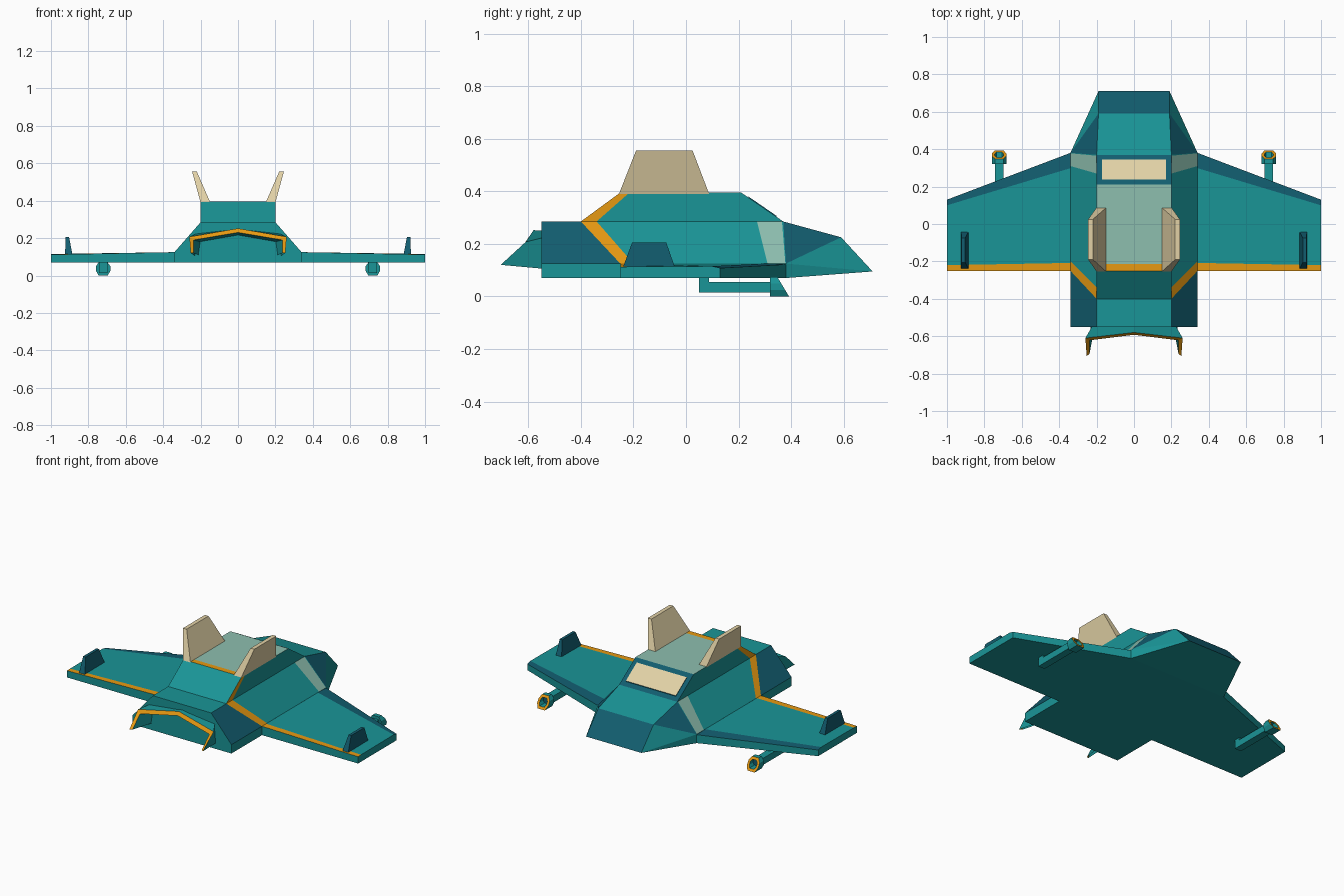
import bpy, bmesh
from mathutils import Vector

if "Cube" in bpy.data.objects:
    bpy.data.objects.remove(bpy.data.objects["Cube"])

COLORS = {
    "T": ("teal", (0.01, 0.30, 0.31)),
    "N": ("navy", (0.006, 0.11, 0.16)),
    "O": ("orange", (0.80, 0.32, 0.006)),
    "C": ("cream", (0.76, 0.64, 0.38)),
    "P": ("pale_teal", (0.27, 0.52, 0.43)),
}
MATS = {}
for key, (mname, rgb) in COLORS.items():
    MATS[key] = bpy.data.materials.new(mname)
    MATS[key].diffuse_color = (*rgb, 1)
KEYS = list(COLORS)


def loft(name, stations, colors, closed=False, caps="", mirror=True):
    """Skin between point rows; colors[i] gives one letter per strip of span i."""
    bm = bmesh.new()
    rows = [[bm.verts.new(p) for p in s] for s in stations]
    n = len(rows[0])
    for i in range(len(rows) - 1):
        span = colors[i] if len(colors) > 1 else colors[0]
        for j in range(n if closed else n - 1):
            k = (j + 1) % n
            f = bm.faces.new((rows[i][j], rows[i][k], rows[i + 1][k], rows[i + 1][j]))
            f.material_index = KEYS.index(span[j % len(span)])
    for row, c in zip((rows[0], rows[-1]), caps):
        if c != "-":
            bm.faces.new(row).material_index = KEYS.index(c)
    bmesh.ops.remove_doubles(bm, verts=bm.verts, dist=1e-4)
    bmesh.ops.recalc_face_normals(bm, faces=bm.faces)
    me = bpy.data.meshes.new(name)
    bm.to_mesh(me)
    bm.free()
    for k in KEYS:
        me.materials.append(MATS[k])
    ob = bpy.data.objects.new(name, me)
    bpy.context.collection.objects.link(ob)
    if mirror:
        m = ob.modifiers.new("mirror", "MIRROR")
        m.merge_threshold = 0.0005
    return ob


def rect(x0, x1, y0, y1, z):
    return [(x0, y0, z), (x1, y0, z), (x1, y1, z), (x0, y1, z)]


def block(name, low, high, color, mirror=True):
    return loft(name, [rect(*low), rect(*high)], [color], True, color * 2, mirror)


# lower hull: half section swept along y, collapsing to the nose edge
def hull_row(x, yc, zc, yd):
    return [(0, yc, zc), (x, yc, zc), (.34, yd, .125), (.34, yd, .07), (0, yd, .07)]


rows = [hull_row(.2, yc, .285, yd) for yc, yd in
        ((-.55, -.55), (-.40, -.25), (-.34, -.20), (.27, .31), (.365, .378), (.37, .38))]
rows.append(hull_row(.19, .59, .225, .38))
rows.append([(0, .71, .095)] + [(.19, .71, .095)] * 3 + [(0, .71, .095)])
loft("hull", rows, ["TNTT", "TOTT", "TTTT", "TPTT", "TTTT", "TNTT", "NTTT"], caps="T-")

# raised cabin
loft("cabin", [[(0, yb, zb), (.2, yb, zb), (.2, yc, .285)] for yb, zb, yc in
               ((-.40, .285, -.40), (-.25, .395, -.40), (-.215, .395, -.34),
                (.21, .395, .21), (.37, .285, .37))],
     ["TT", "OO", "PT", "NT"])

# window on the sloped end of the cabin
slope = lambda y, h: .395 - (y - .21) * .6875 + h
loft("window", [[(x, y, slope(y, h)) for x, y in
                 ((-.172, .238), (.172, .238), (.172, .345), (-.172, .345))]
                for h in (-.01, .004)], ["N"], True, "CC", False)

# wings with dark leading band and orange trailing band
loft("wing",
     [[(.335, y, z) for y, z in ((-.25, .07), (-.25, .125), (-.208, .125),
                                 (.30, .125), (.382, .122), (.382, .07))],
      [(1, y, z) for y, z in ((-.25, .07), (-.25, .112), (-.22, .113),
                              (.10, .115), (.13, .108), (.13, .07))]],
     ["TOTNTT"], True, "TT")

# fins
block("cabin_fin", (.148, .20, -.255, .088, .39), (.22, .245, -.19, .025, .555), "C")
block("wingtip_fin", (.885, .925, -.24, -.042, .11), (.903, .921, -.205, -.075, .205), "N")

# arched exhaust cowl
loft("cowl",
     [[(0, -.54, .25), (.22, -.54, .225), (.23, -.54, .105)],
      [(0, -.58, .252), (.26, -.61, .207), (.253, -.705, .12)],
      [(0, -.592, .230), (.238, -.622, .190), (.238, -.695, .12)],
      [(0, -.545, .215), (.20, -.545, .18), (.21, -.545, .11)]],
     ["TT", "OO", "TT"])

# guns under the wings
block("gun_barrel", (.699, .744, .05, .33, .014), (.699, .744, .05, .33, .055), "T")
block("gun_pylon", (.699, .744, .05, .088, .05), (.699, .744, .05, .088, .08), "T")
HEX = [(-.025, .0), (.025, .0), (.038, .025), (.038, .05), (.022, .073), (-.022, .073),
       (-.038, .05), (-.038, .025)]


def muzzle_row(scale, y, slant):
    pts = [(x * scale, .036 + (z - .036) * scale) for x, z in HEX]
    return [(.721 + x, y - slant * z, z) for x, z in pts]


loft("gun_muzzle", [muzzle_row(1, .32, 0), muzzle_row(1, .392, .6),
                    muzzle_row(.62, .392, .6), muzzle_row(.55, .34, 0)],
     ["T", "O", "T"], True, "TN")

for m in bpy.data.materials:
    if m.users and not m.is_grease_pencil:
        m.use_nodes = True
        m.node_tree.nodes["Principled BSDF"].inputs["Base Color"].default_value = m.diffuse_color
